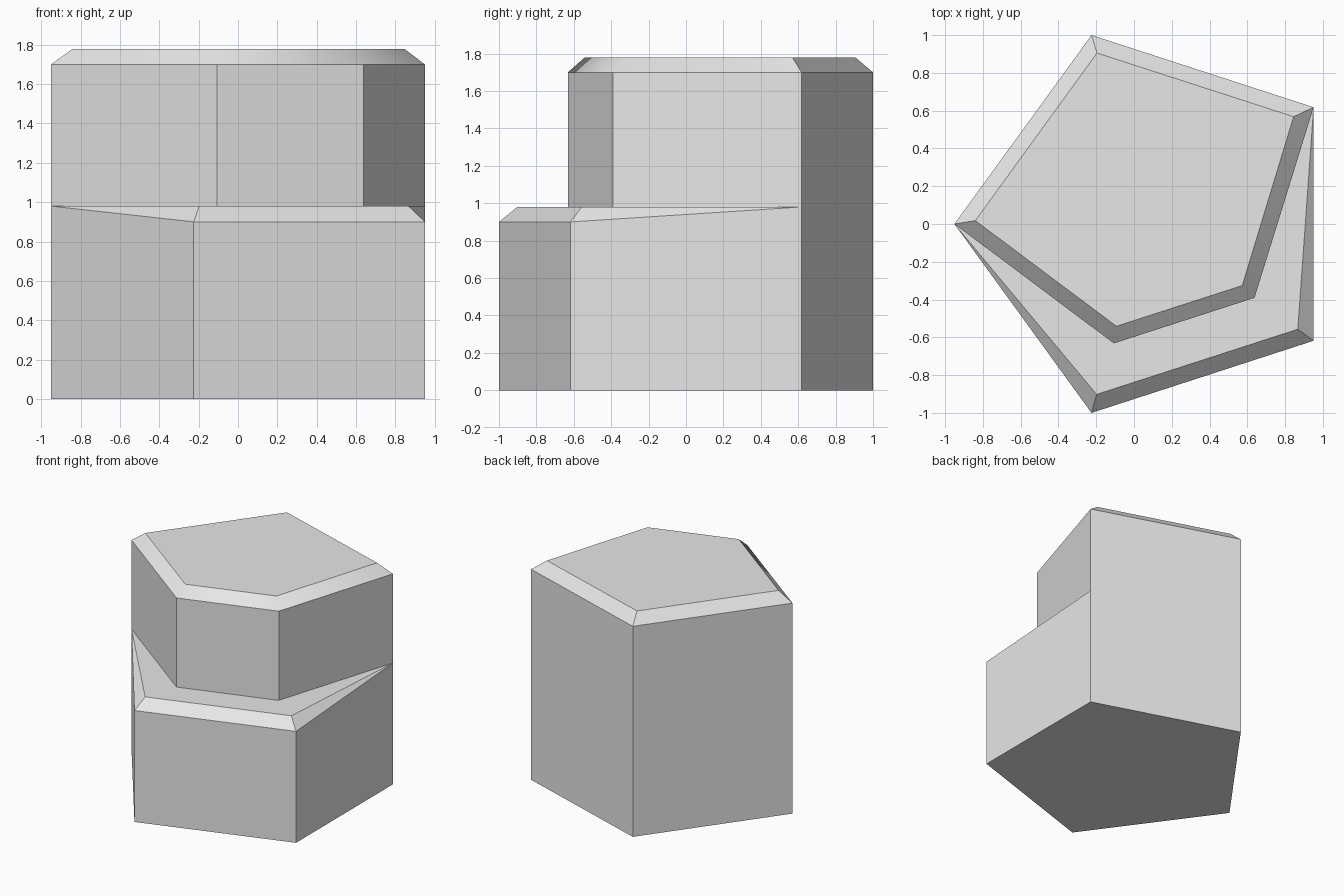
import bpy
import bmesh

cube = bpy.data.objects.get("Cube")
if cube:
    bpy.data.objects.remove(cube, do_unlink=True)

grey = bpy.data.materials.new("light grey")
grey.use_nodes = True
tone = (0.8, 0.8, 0.8, 1)
grey.diffuse_color = tone
grey.node_tree.nodes["Principled BSDF"].inputs["Base Color"].default_value = tone

STEP_EDGE, STEP, TOP_EDGE, TOP = 0.90, 0.98, 1.70, 1.78

# Pentagon corners, set-back upper front corners and chamfered rims
left, front_l, front_r = (-0.951, 0), (-0.225, -1), (0.951, -0.618)
right, back = (0.951, 0.618), (-0.225, 1)
inner_l, inner_r = (-0.107, -0.632), (0.638, -0.391)
step_l, step_r = (-0.198, -0.902), (0.867, -0.557)
outer = [left, inner_l, inner_r, right, back]
rim = [(-0.84, 0.018), (-0.093, -0.541), (0.573, -0.326),
       (0.845, 0.568), (-0.196, 0.905)]

bm = bmesh.new()
made = {}


def vert(p, z):
    key = (p, z)
    if key not in made:
        made[key] = bm.verts.new((*p, z))
    return made[key]


def face(*points):
    return bm.faces.new([vert(p, z) for p, z in points])


# Base and lower front walls
face(*[(p, 0) for p in (left, back, right, front_r, front_l)])
face((left, 0), (front_l, 0), (front_l, STEP_EDGE), (left, STEP))
face((front_l, 0), (front_r, 0), (front_r, STEP_EDGE), (front_l, STEP_EDGE))
face((front_r, 0), (right, 0), (right, STEP), (front_r, STEP_EDGE))

# Full-height back walls, sharing the step corners
face((right, 0), (back, 0), (back, TOP_EDGE), (right, TOP_EDGE), (right, STEP))
face((back, 0), (left, 0), (left, STEP), (left, TOP_EDGE), (back, TOP_EDGE))

# Step chamfers and ledge
face((left, STEP), (front_l, STEP_EDGE), (step_l, STEP))
face((front_l, STEP_EDGE), (front_r, STEP_EDGE), (step_r, STEP), (step_l, STEP))
face((front_r, STEP_EDGE), (right, STEP), (step_r, STEP))
face(*[(p, STEP) for p in (left, step_l, step_r, right, inner_r, inner_l)])

# Upper front walls
for a, b in zip(outer[:3], outer[1:4]):
    face((a, STEP), (b, STEP), (b, TOP_EDGE), (a, TOP_EDGE))

# Top chamfer and cap
for i in range(5):
    j = (i + 1) % 5
    f = face((outer[i], TOP_EDGE), (outer[j], TOP_EDGE), (rim[j], TOP), (rim[i], TOP))
    f.smooth = i < 3
face(*[(p, TOP) for p in rim])

# Only the front chamfer is shaded as one smooth band
for e in bm.edges:
    e.smooth = all(f.smooth for f in e.link_faces)
bmesh.ops.recalc_face_normals(bm, faces=bm.faces)

mesh = bpy.data.meshes.new("stepped_pentagon_block")
bm.to_mesh(mesh)
bm.free()
mesh.materials.append(grey)
block = bpy.data.objects.new("stepped_pentagon_block", mesh)
bpy.context.collection.objects.link(block)
